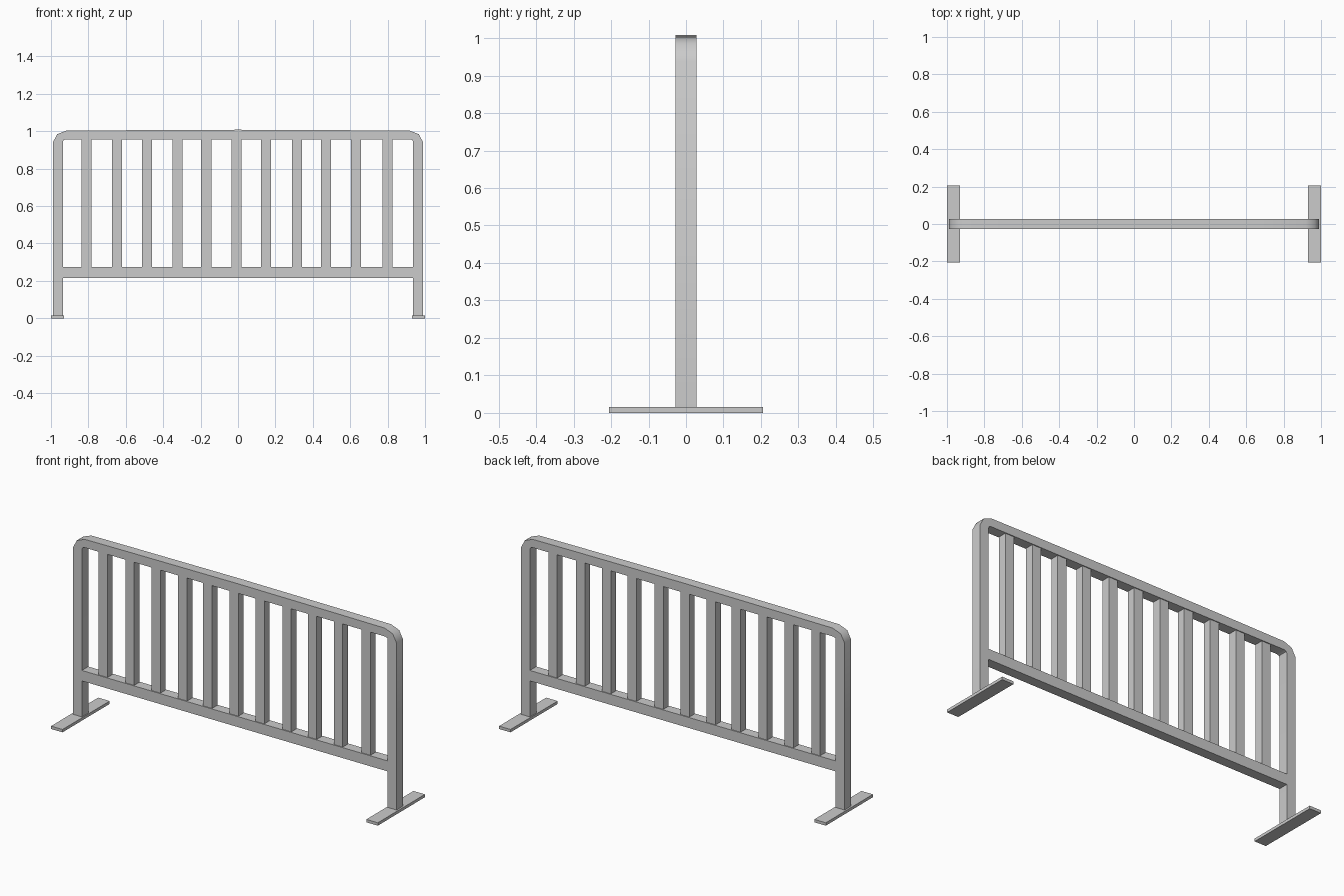
import bpy, bmesh, math

if "Cube" in bpy.data.objects:
    bpy.data.objects.remove(bpy.data.objects["Cube"])

def box(name, x0, x1, y0, y1, z0, z1):
    bpy.ops.mesh.primitive_cube_add(size=1, location=((x0+x1)/2, (y0+y1)/2, (z0+z1)/2))
    ob = bpy.context.object
    ob.name = name
    ob.scale = (x1-x0, y1-y0, z1-z0)
    bpy.ops.object.transform_apply(location=False, rotation=False, scale=True)
    return ob

D = 0.028  # half depth of the frame

# Bent outer frame: matching outer and inner outlines of the right half, mirrored
outer = [(0.99, 0.015), (0.99, 0.94), (0.967, 0.984), (0.918, 1.003), (0.65, 1.005), (0, 1.008)]
inner = [(0.936, 0.015), (0.936, 0.94), (0.933, 0.952), (0.921, 0.957), (0.65, 0.957), (0, 0.955)]
pairs = list(zip(outer, inner))
pairs += [((-o[0], o[1]), (-i[0], i[1])) for o, i in reversed(pairs[:-1])]
bm = bmesh.new()
rings = []
for o, i in pairs:
    section = [(o, -D), (o, D), (i, D), (i, -D)]
    rings.append([bm.verts.new((p[0], y, p[1])) for p, y in section])
for a, b in zip(rings, rings[1:]):
    for k in range(4):
        n = (k + 1) % 4
        bm.faces.new((a[k], a[n], b[n], b[k]))
bm.faces.new(rings[0])
bm.faces.new(rings[-1])
bmesh.ops.recalc_face_normals(bm, faces=bm.faces)
mesh = bpy.data.meshes.new("outer_frame")
bm.to_mesh(mesh)
bm.free()
frame = bpy.data.objects.new("outer_frame", mesh)
bpy.context.collection.objects.link(frame)
bpy.ops.object.select_all(action='DESELECT')
frame.select_set(True)
bpy.context.view_layer.objects.active = frame
bpy.ops.object.shade_smooth_by_angle(angle=math.radians(50))

# Lower rail between the posts
box("lower_rail", -0.937, 0.937, -D, D, 0.215, 0.273)

# Upright bars, slightly thinner than the rails
bar_x = [-0.81, -0.647, -0.486, -0.323, -0.17, -0.009, 0.15, 0.315, 0.471, 0.63, 0.80]
for n, x in enumerate(bar_x):
    box(f"bar_{n + 1}", x - 0.027, x + 0.027, -0.023, 0.023, 0.272, 0.958)

# Flat feet
for side, s in (("left", -1), ("right", 1)):
    box(f"{side}_foot", s*0.965 - 0.035, s*0.965 + 0.035, -0.206, 0.206, 0, 0.016)
